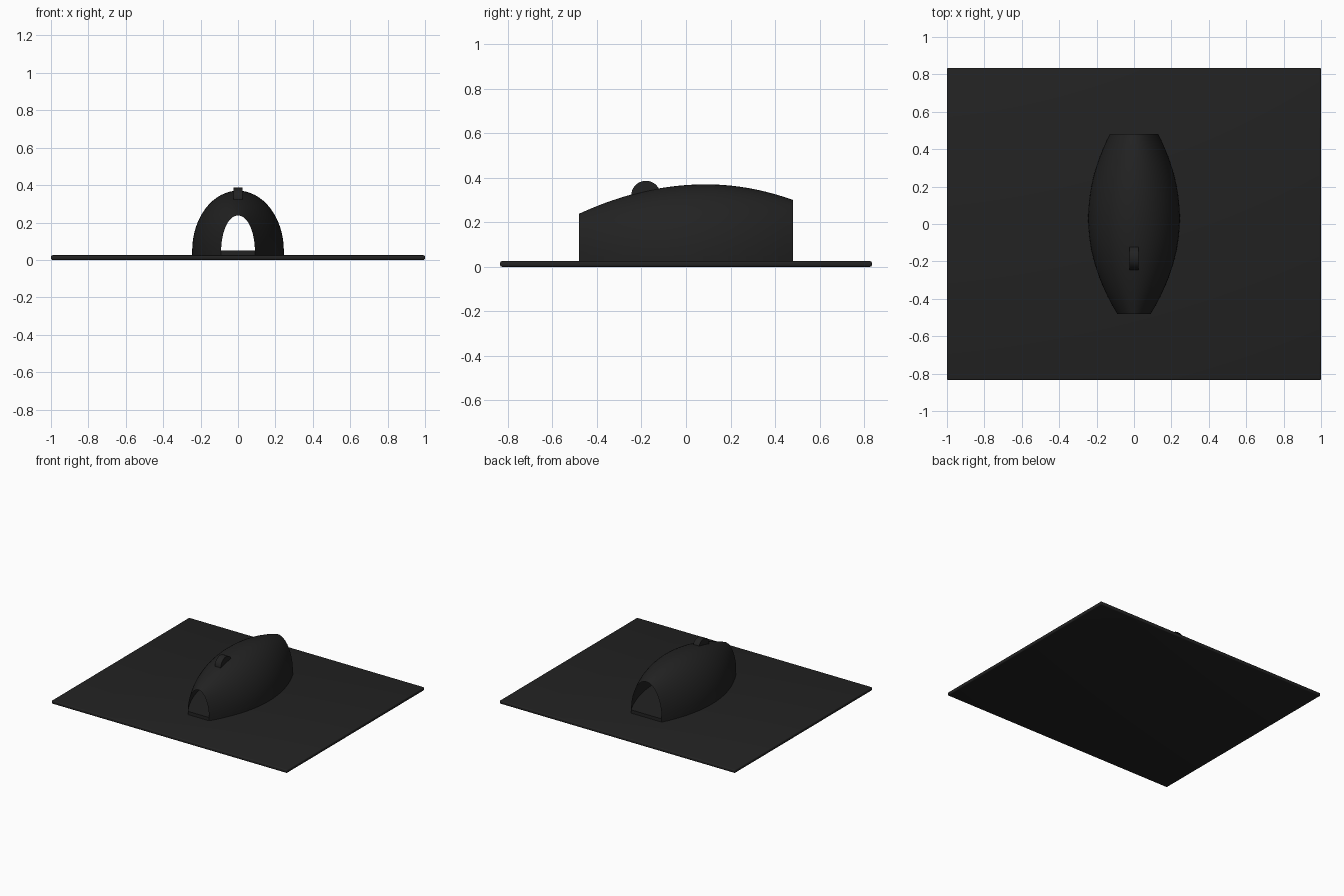
import bpy, bmesh, math

if "Cube" in bpy.data.objects:
    bpy.data.objects.remove(bpy.data.objects["Cube"])


def mat(name, v):
    m = bpy.data.materials.new(name)
    m.diffuse_color = (v, v, v, 1)
    m.use_nodes = True
    m.node_tree.nodes["Principled BSDF"].inputs["Base Color"].default_value = m.diffuse_color
    return m


black = mat("charcoal black", 0.016)


def finish(bm, name, angle=30):
    bmesh.ops.recalc_face_normals(bm, faces=bm.faces)
    me = bpy.data.meshes.new(name)
    bm.to_mesh(me)
    bm.free()
    ob = bpy.data.objects.new(name, me)
    bpy.context.collection.objects.link(ob)
    me.materials.append(black)
    bpy.ops.object.select_all(action='DESELECT')
    ob.select_set(True)
    bpy.context.view_layer.objects.active = ob
    bpy.ops.object.shade_smooth_by_angle(angle=math.radians(angle))
    return ob


# Desk pad with softened rim
bm = bmesh.new()
bmesh.ops.create_cube(bm, size=1)
for v in bm.verts:
    v.co = (v.co.x * 2, v.co.y * 1.67, (v.co.z + 0.5) * 0.025)
bmesh.ops.bevel(bm, geom=bm.edges[:], offset=0.008, segments=3, profile=0.5, affect='EDGES')
finish(bm, "desk_pad")


# Mouse outline: half width and top height along y
def half_width(y):
    d = y - 0.03
    return 0.245 - (0.155 / 0.51 ** 2 if d < 0 else 0.115 / 0.45 ** 2) * d * d


def top_height(y):
    d = y - 0.09
    return 0.37 - (0.132 / 0.57 ** 2 if d < 0 else 0.07 / 0.39 ** 2) * d * d


FLOOR, N, M = 0.05, 32, 32
ys = [-0.48 + 0.96 * i / N for i in range(N + 1)]

# Domed shell, open at both ends
bm = bmesh.new()
rings = []
for y in ys:
    w, h = half_width(y), top_height(y) - FLOOR
    rings.append([bm.verts.new((w * math.cos(math.pi * j / M), y,
                                FLOOR + h * math.sin(math.pi * j / M))) for j in range(M + 1)])
for a, b in zip(rings, rings[1:]):
    for j in range(M):
        bm.faces.new((a[j], a[j + 1], b[j + 1], b[j]))
finish(bm, "mouse_shell")

# Flat base plate following the outline
bm = bmesh.new()
outline = [(half_width(y), y) for y in ys] + [(-half_width(y), y) for y in reversed(ys)]
face = bm.faces.new([bm.verts.new((x, y, 0.02)) for x, y in outline])
ext = bmesh.ops.extrude_face_region(bm, geom=[face], use_keep_orig=True)
for v in ext["geom"]:
    if isinstance(v, bmesh.types.BMVert):
        v.co.z = FLOOR
finish(bm, "mouse_base")

# Scroll wheel
bm = bmesh.new()
bmesh.ops.create_cone(bm, cap_ends=True, segments=32, radius1=0.066, radius2=0.066, depth=0.05)
for v in bm.verts:
    x, y, z = v.co
    v.co = (z, y - 0.18, x + 0.32)
finish(bm, "scroll_wheel")
